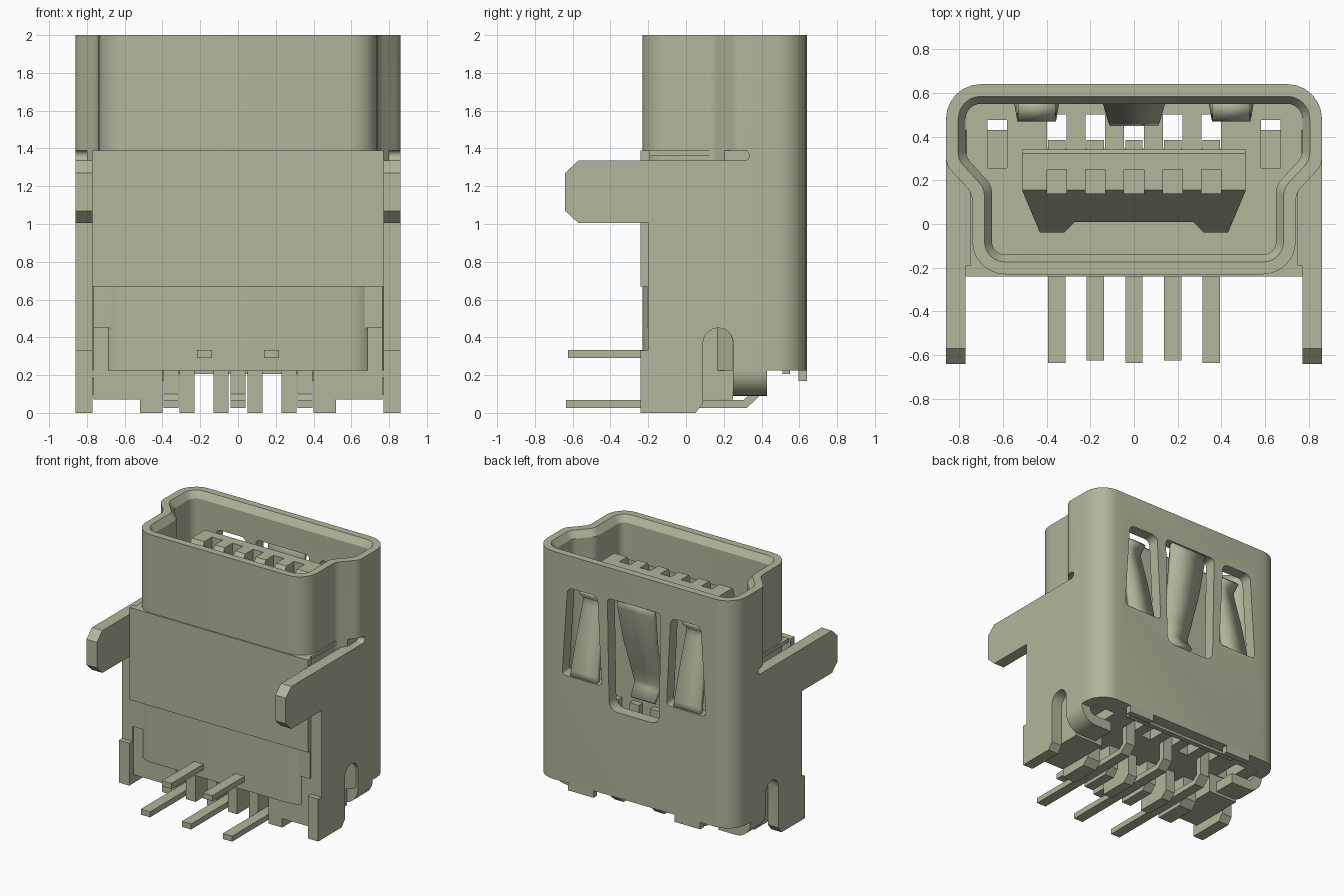
import bpy, bmesh, math
from mathutils import Vector

cube = bpy.data.objects.get("Cube")
if cube:
    bpy.data.objects.remove(cube, do_unlink=True)

COL = (0.45, 0.465, 0.33, 1)
mat = bpy.data.materials.new("warm grey green")
mat.use_nodes = True
mat.diffuse_color = COL
bsdf = next(n for n in mat.node_tree.nodes if n.type == 'BSDF_PRINCIPLED')
bsdf.inputs["Base Color"].default_value = COL
bsdf.inputs["Roughness"].default_value = 0.6


def make(name, verts, faces):
    me = bpy.data.meshes.new(name)
    me.from_pydata(verts, [], faces)
    bm = bmesh.new()
    bm.from_mesh(me)
    bmesh.ops.recalc_face_normals(bm, faces=bm.faces)
    bm.to_mesh(me)
    bm.free()
    me.materials.append(mat)
    ob = bpy.data.objects.new(name, me)
    bpy.context.scene.collection.objects.link(ob)
    return ob


def fillet(pts, n=6):
    """Round the corners of a polygon given as (u, v, radius)."""
    out = []
    for i, (x, y, r) in enumerate(pts):
        p = Vector((x, y))
        if r <= 0:
            out.append((x, y))
            continue
        a = (Vector(pts[i - 1][:2]) - p).normalized()
        b = (Vector(pts[(i + 1) % len(pts)][:2]) - p).normalized()
        half = a.angle(b) / 2
        c = p + (a + b).normalized() * (r / math.sin(half))
        s = p + a * (r / math.tan(half)) - c
        e = p + b * (r / math.tan(half)) - c
        sweep = s.angle_signed(e)
        for k in range(n + 1):
            t = -sweep * k / n
            out.append((c.x + s.x * math.cos(t) - s.y * math.sin(t),
                        c.y + s.x * math.sin(t) + s.y * math.cos(t)))
    return out


def prism(name, pts, a, b, axis='z', pts2=None):
    """Extrude a 2D outline from a to b; pts2 is an optional end outline."""
    place = {'z': lambda u, v, w: (u, v, w), 'x': lambda u, v, w: (w, u, v),
             'y': lambda u, v, w: (u, w, v)}[axis]
    n = len(pts)
    verts = [place(u, v, a) for u, v in pts] + [place(u, v, b) for u, v in (pts2 or pts)]
    faces = [tuple(range(n)), tuple(range(n, 2 * n))]
    faces += [(i, (i + 1) % n, n + (i + 1) % n, n + i) for i in range(n)]
    return make(name, verts, faces)


def box(name, x0, x1, y0, y1, z0, z1):
    return prism(name, [(x0, y0), (x1, y0), (x1, y1), (x0, y1)], z0, z1)


def boolean(ob, others, op='DIFFERENCE'):
    """Apply booleans and remove the helper objects."""
    for c in others:
        m = ob.modifiers.new("bool", 'BOOLEAN')
        m.operation, m.solver, m.object = op, 'EXACT', c
        dg = bpy.context.evaluated_depsgraph_get()
        me = bpy.data.meshes.new_from_object(ob.evaluated_get(dg))
        ob.modifiers.clear()
        ob.data = me
        bpy.data.objects.remove(c, do_unlink=True)
    return ob


def spring(name, path, t=0.035):
    """Bent leaf from (x centre, half width, y, z) stations."""
    verts = [(cx + s * w, y, z) for cx, w, y, z in path for s in (-1, 1)]
    faces = [(2 * i, 2 * i + 1, 2 * i + 3, 2 * i + 2) for i in range(len(path) - 1)]
    ob = make(name, verts, faces)
    m = ob.modifiers.new("thickness", 'SOLIDIFY')
    m.thickness, m.offset = t, 0
    return ob


def outline(d):
    """Socket cross-section, inset by d."""
    half = [(.74 - d, -.23 + d, .15 - d), (.74 - d, .14 + .41 * d, .09),
            (.86 - d, .27 + .41 * d, .09), (.86 - d, .64 - d, .16 - d)]
    return fillet(half + [(-x, y, r) for x, y, r in reversed(half)])


# Metal shell tube with a chamfered mouth
shell = prism("shell", outline(0), .225, 2)
cutters = [prism("c", outline(.09), .1, 2.1),
           prism("c", outline(.0925), 1.945, 2.005, pts2=outline(.0525))]
# Windows in the back wall
cutters.append(prism("c", fillet([(-.215, .89, .07), (.215, .89, .07),
                                  (.23, 1.76, .03), (-.23, 1.76, .03)]), .5, .7, 'y'))
for s in (-1, 1):
    cutters.append(prism("c", fillet([(s * .28, 1.06, .03), (s * .62, 1.06, .03),
                                      (s * .575, 1.75, .05), (s * .315, 1.75, .05)]), .5, .7, 'y'))
    # Relief slits above the side wings
    x0, x1 = sorted((s * .8, s * .9))
    cutters.append(prism("c", fillet([(.1, 1.335, 0), (.335, 1.335, .027),
                                      (.335, 1.39, .027), (.1, 1.39, 0)]), x0, x1, 'x'))
boolean(shell, cutters)

# Spring leaves in the windows
spring("centre_spring", [(0, .156, .612, 1.78), (0, .155, .605, 1.70), (0, .14, .56, 1.45),
                         (0, .12, .49, 1.2), (0, .11, .465, 1.10), (0, .105, .475, 1.06),
                         (0, .10, .53, .98)])
for s, side in ((-1, "right"), (1, "left")):
    x = s * .445
    spring(side + "_spring", [(x, .115, .612, 1.04), (x, .113, .605, 1.10), (x, .10, .555, 1.35),
                              (x, .09, .495, 1.58), (x, .088, .487, 1.62), (x, .086, .495, 1.65),
                              (x, .085, .55, 1.70)])

# Side plates with wing, foot and arched slot
arch = [(.17 - .08 * math.cos(math.pi * i / 10), .37 + .08 * math.sin(math.pi * i / 10))
        for i in range(11)]
plate = [(-.57, 1.335), (-.64, 1.27), (-.64, 1.07), (-.57, 1.005), (-.20, 1.005), (-.20, .33),
         (-.24, .33), (-.24, 0), (.05, 0), (.09, .05)] + arch + [(.25, .225), (.32, .225), (.32, 1.335)]
# Rolled tab under each side
ang = [math.pi / 2 * i / 8 for i in range(9)]
roll = [(.86, .24)] + [(.73 + .13 * math.cos(a), .22 - .13 * math.sin(a)) for a in ang] + [(.58, .09), (.58, .17)]
roll += [(.73 + .05 * math.cos(a), .22 - .05 * math.sin(a)) for a in reversed(ang)] + [(.78, .24)]
for s, side in ((-1, "right"), (1, "left")):
    x0, x1 = sorted((s * .77, s * .86))
    prism(side + "_side_plate", plate, x0, x1, 'x')
    prism(side + "_rolled_tab", [(s * x, z) for x, z in roll], .25, .43, 'y')
    x0, x1 = sorted((s * .35, s * .57))
    box(side + "_back_tab", x0, x1, .595, .64, .17, .23)

# Front cover and shoulder around the tube
box("front_panel", -.77, .77, -.24, -.19, .67, 1.39)
box("lower_front_panel", -.765, .765, -.207, -.17, .45, .68)
boolean(box("shoulder", -.75, .75, -.235, .16, 1.36, 1.388), [prism("c", outline(.05), 1.2, 1.5)])

# Insulator base with contact channels
PITCH = [-.354, -.177, 0, .177, .354]
base = box("insulator_base", -.765, .765, -.195, .57, .225, .75)
cuts = []
for c in PITCH:
    cuts.append(box("c", c - .05, c + .05, -.3, 0, .1, .45))
    cuts.append(box("c", c - .045, c + .045, .345, .5, .1, .9))
for s in (-1, 1):
    x0, x1 = sorted((s * .58, s * .67))
    cuts.append(box("c", x0, x1, .255, .475, .1, .9))
boolean(base, cuts)
for s, side in ((-1, "right"), (1, "left")):
    x0, x1 = sorted((s * .515, s * .765))
    box(side + "_insulator_foot", x0, x1, -.195, .25, .07, .23)
    for i, (a, b) in enumerate(((.05, .13), (.23, .31), (.40, .518))):
        x0, x1 = sorted((s * a, s * b))
        prism(f"{side}_comb_fin_{i + 1}", [(-.195, 0), (.04, 0), (.09, .05), (.09, .23), (-.195, .23)],
              x0, x1, 'x')
box("insulator_rear_step", -.5, .5, .51, .55, .205, .23)

# Tongue with sloped front and contact pits
half = [(.27, .01), (.32, -.04), (.43, -.04), (.51, .15), (.51, .34)]
tongue = prism("tongue", half + [(-x, y) for x, y in reversed(half)], .74, 1.85)
cuts = [prism("c", [(.155, 1.87), (.155, 1.85), (-.04, 1.55), (-.2, 1.55), (-.2, 1.87)], -.7, .7, 'x'),
        prism("c", [(.322, 1.87), (.322, 1.85), (.345, 1.825), (.4, 1.825), (.4, 1.87)], -.7, .7, 'x')]
cuts += [box("c", c - .045, c + .045, .14, .25, 1.6, 1.9) for c in PITCH]
boolean(tongue, cuts)

# Bent contact pins in two rows
for i, c in enumerate(PITCH):
    z, y = (.29, -.625) if i % 2 else (.025, -.635)
    prism(f"contact_pin_{i + 1}", [(y, z), (.32, z), (.385, z + .06), (.385, .85), (.34, .85),
                                   (.34, z + .075), (.305, z + .043), (y, z + .043)],
          c - .04, c + .04, 'x')

# Smooth shading on curved sheet parts, sharp edges kept
bpy.ops.object.select_all(action='DESELECT')
for ob in bpy.context.scene.objects:
    if ob.type == 'MESH' and any(k in ob.name for k in ("shell", "plate", "rolled", "spring")):
        ob.select_set(True)
        bpy.context.view_layer.objects.active = ob
bpy.ops.object.shade_smooth_by_angle(angle=math.radians(30))
